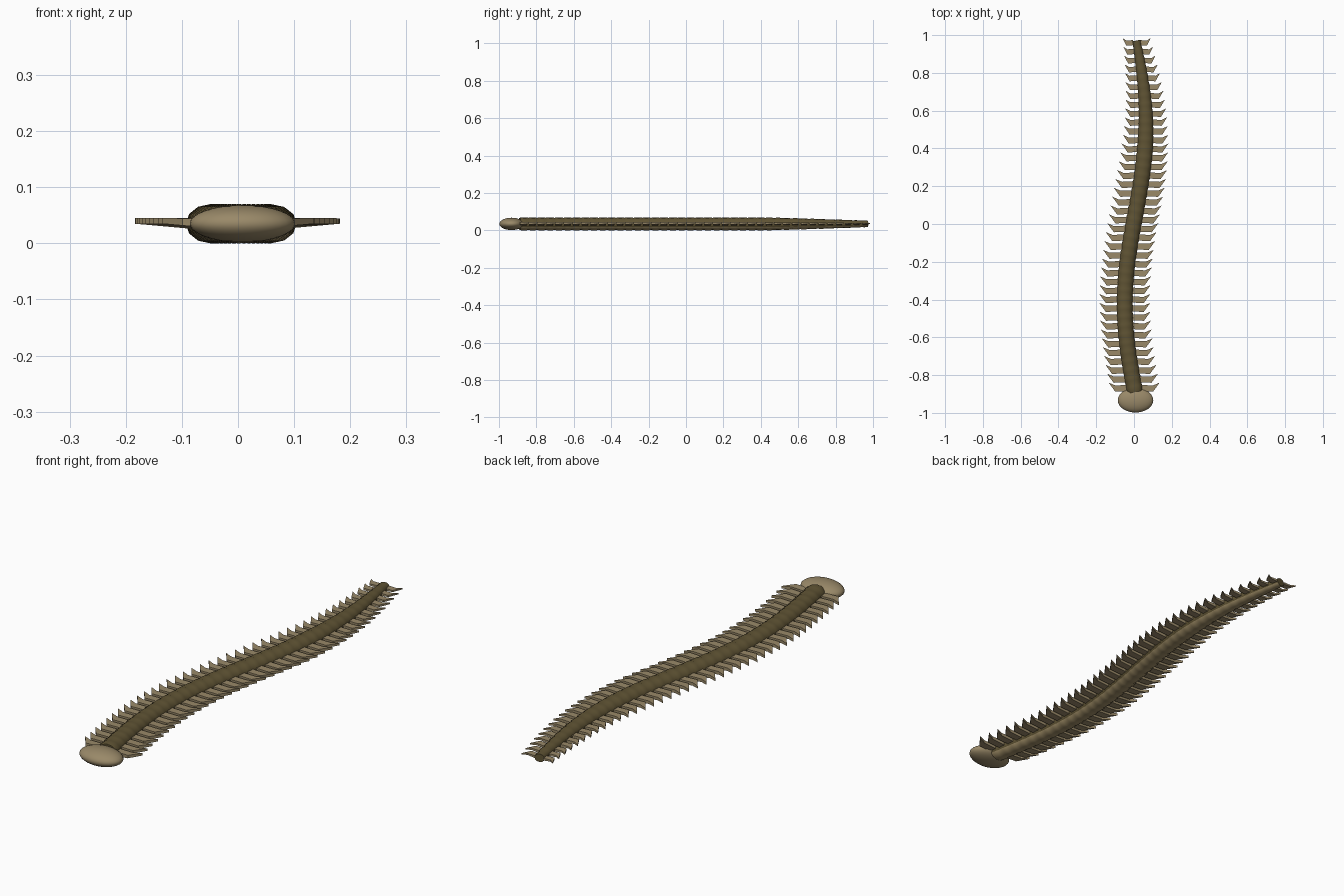
import bpy, bmesh
from math import sin, cos, pi, atan2
from mathutils import Matrix, Vector

cube = bpy.data.objects.get("Cube")
if cube:
    bpy.data.objects.remove(cube)


def material(name, rgb):
    m = bpy.data.materials.new(name)
    m.use_nodes = True
    m.diffuse_color = (*rgb, 1)
    m.node_tree.nodes["Principled BSDF"].inputs["Base Color"].default_value = (*rgb, 1)
    return m


olive = material("dark olive", (0.115, 0.087, 0.034))
tan = material("tan", (0.32, 0.25, 0.14))
belly = material("belly tan", (0.34, 0.26, 0.13))

COUNT, Y0, Y1, MID = 40, -0.89, 0.985, 0.035
PITCH = (Y1 - Y0) / COUNT


def spine(y):
    return Vector((0.007 + 0.056 * sin((y - 0.05) * pi / 0.95), y, MID))


def heading(y):
    d = spine(y + 0.01) - spine(y - 0.01)
    return atan2(-d.x, d.y)


def taper(y, start, loss):
    # full size up to start, then narrowing to the tail
    return 1 - loss * (max(0, y - start) / (Y1 - start)) ** 1.25


def finish(name, bm, mats, smooth):
    bmesh.ops.recalc_face_normals(bm, faces=bm.faces)
    me = bpy.data.meshes.new(name)
    bm.to_mesh(me)
    bm.free()
    for m in mats:
        me.materials.append(m)
    ob = bpy.data.objects.new(name, me)
    bpy.context.collection.objects.link(ob)
    if smooth:
        bpy.ops.object.select_all(action='DESELECT')
        ob.select_set(True)
        bpy.context.view_layer.objects.active = ob
        bpy.ops.object.shade_smooth_by_angle(angle=0.8)


# Ringed body: a tube that swells gently once per segment, with a pale belly
bm = bmesh.new()
SIDES, rings = 12, []
for i in range(COUNT):
    for f, swell in ((0, 0.93), (0.3, 1), (0.7, 1)):
        y = Y0 + (i + f) * PITCH
        s = swell * taper(y, 0.4, 0.52)
        turn = Matrix.Translation(spine(y)) @ Matrix.Rotation(heading(y), 4, 'Z')
        rings.append([bm.verts.new(turn @ Vector((0.044 * s * cos(a), 0, 0.035 * s * sin(a))))
                      for a in (2 * pi * k / SIDES for k in range(SIDES))])
for a, b in zip(rings, rings[1:]):
    for k in range(SIDES):
        j = (k + 1) % SIDES
        face = bm.faces.new((a[k], a[j], b[j], b[k]))
        face.material_index = 1 if sin(2 * pi * (k + 0.5) / SIDES) < -0.6 else 0
bm.faces.new(rings[0])
bm.faces.new(rings[-1])
finish("body", bm, (olive, belly), True)

# Paddle feet: broad plates with a slanted outer edge and a swept-back point
OUTLINE = ((0.035, -0.018), (0.1, -0.021), (0.135, 0.027), (0.1, 0.012), (0.035, 0.014))
for side, name in ((1, "left_paddles"), (-1, "right_paddles")):
    bm = bmesh.new()
    for i in range(COUNT):
        y = Y0 + (i + 0.5) * PITCH
        s = taper(y, 0.2, 0.47)
        layers = []
        for sign in (-1, 1):
            layers.append([bm.verts.new(spine(y) + Vector(
                (side * x * s, v * s ** 0.3, s * (0.05 * (x - 0.035) + sign * (0.009 - 0.04 * (x - 0.035))))))
                for x, v in OUTLINE])
        low, high = layers
        bm.faces.new(low)
        bm.faces.new(high)
        for k in range(len(low)):
            j = (k + 1) % len(low)
            bm.faces.new((low[k], low[j], high[j], high[k]))
    finish(name, bm, (tan,), False)

# Flattened oval head
bm = bmesh.new()
bmesh.ops.create_uvsphere(bm, u_segments=32, v_segments=16, radius=1)
bm.transform(Matrix.Translation((0.008, -0.933, MID)) @ Matrix.Diagonal((0.094, 0.065, 0.033, 1)))
finish("head", bm, (tan,), True)
